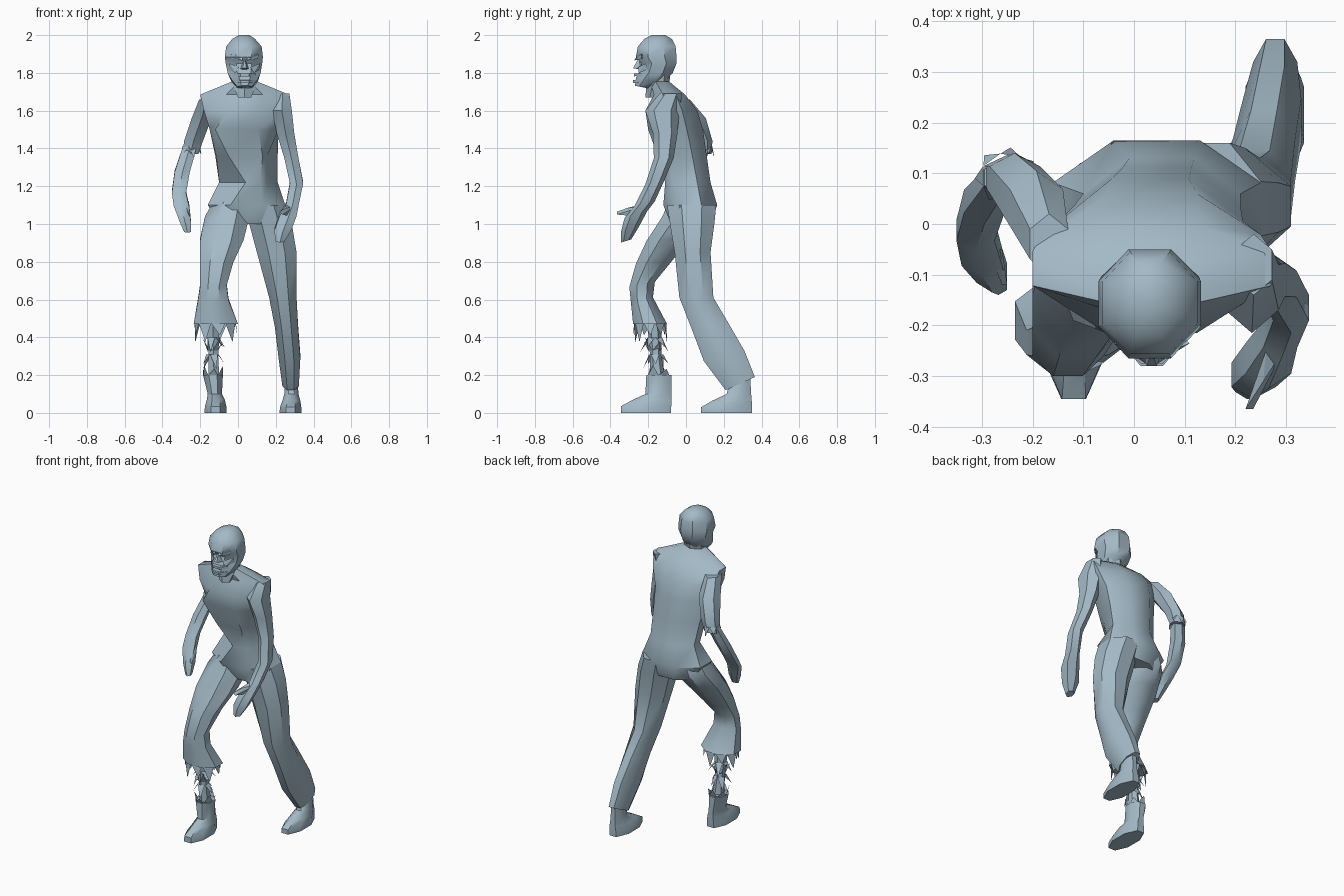
import bpy, bmesh, math

skin = bpy.data.materials.new("slate_blue")
skin.diffuse_color = (0.37, 0.49, 0.57, 1)


def finish(name, bm, angle=40):
    bmesh.ops.recalc_face_normals(bm, faces=bm.faces)
    me = bpy.data.meshes.new(name)
    bm.to_mesh(me)
    bm.free()
    me.materials.append(skin)
    me.shade_smooth()
    me.set_sharp_from_angle(angle=math.radians(angle))
    ob = bpy.data.objects.new(name, me)
    bpy.context.collection.objects.link(ob)
    return ob


def loft(name, rings, n=8, edits=None, angle=40):
    """Rings are (z, x0, x1, y0, y1[, slope of z along y]); edits move single points."""
    bm = bmesh.new()
    edits = edits or {}
    off = math.pi / n
    mx = max(abs(math.cos(off + 2 * math.pi * k / n)) for k in range(n))
    my = max(abs(math.sin(off + 2 * math.pi * k / n)) for k in range(n))
    loops = []
    for i, r in enumerate(rings):
        z, x0, x1, y0, y1 = r[:5]
        slope = r[5] if len(r) > 5 else 0
        cy = (y0 + y1) / 2
        loop = []
        for k in range(n):
            a = off + 2 * math.pi * k / n
            x = (x0 + x1) / 2 + (x1 - x0) / 2 * math.cos(a) / mx
            y = cy + (y1 - y0) / 2 * math.sin(a) / my
            x, y = edits.get((i, k), (x, y))
            loop.append(bm.verts.new((x, y, z + slope * (y - cy))))
        loops.append(loop)
    for a, b in zip(loops, loops[1:]):
        for k in range(n):
            j = (k + 1) % n
            bm.faces.new((a[k], a[j], b[j], b[k]))
    bm.faces.new(loops[0])
    bm.faces.new(loops[-1])
    return finish(name, bm, angle)


def tatters(name, cx, cy, z, rx, ry, n, length, flare=1.25, turn=0.0):
    """Ragged cloth points around an opening; negative length points up."""
    bm = bmesh.new()
    for k in range(n):
        pts = []
        for t, f, dz in ((0, 1, 0), (1, 1, 0), (0.6, flare, -length * (1 if k % 2 else 0.65))):
            a = turn + 2 * math.pi * (k + t) / n
            pts.append(bm.verts.new((cx + rx * f * math.cos(a), cy + ry * f * math.sin(a), z + dz)))
        bm.faces.new(pts)
    return finish(name, bm)


def wedge(name, pts):
    """Small convex solid."""
    bm = bmesh.new()
    for p in pts:
        bm.verts.new(p)
    bmesh.ops.convex_hull(bm, input=bm.verts)
    return finish(name, bm, 20)


# Torso, with a twisted fold at the waist
loft("torso", [
    (1.00, -.10, .22, -.08, .13),
    (1.10, -.16, .25, -.12, .165),
    (1.22, -.10, .21, -.11, .13),
    (1.36, -.12, .21, -.15, .11),
    (1.50, -.15, .215, -.20, .09),
    (1.60, -.18, .25, -.215, .06),
    (1.685, -.20, .27, -.17, -.005),
    (1.755, -.03, .10, -.19, -.09),
], edits={(2, 5): (.04, -.11), (2, 4): (-.10, .0), (3, 5): (-.05, -.15),
          (3, 4): (-.115, -.04), (4, 5): (-.12, -.19), (2, 7): (.15, -.07),
          (3, 7): (.155, -.10), (3, 6): (.13, -.15)})

# Neck and head
loft("neck", [(1.67, .0, .07, -.215, -.12), (1.73, -.025, .095, -.21, -.09),
              (1.82, -.03, .10, -.20, -.08)], 6)
loft("head", [
    (1.725, -.005, .075, -.27, -.20, -.2),
    (1.76, -.035, .105, -.265, -.12, -.2),
    (1.80, -.055, .12, -.25, -.07),
    (1.85, -.065, .128, -.235, -.05),
    (1.885, -.07, .132, -.265, -.05),
    (1.94, -.062, .125, -.255, -.055),
    (1.98, -.03, .09, -.22, -.075),
    (2.00, .005, .06, -.18, -.11),
], 8)
wedge("nose", [(.035, -.25, 1.88), (.012, -.24, 1.82), (.058, -.24, 1.82),
               (.025, -.28, 1.825), (.045, -.28, 1.825), (.035, -.2, 1.81)])
for s in (-1, 1):
    wedge("brow", [(.035 + s * x, y, z) for x, y, z in
                   ((.012, -.275, 1.865), (.012, -.26, 1.89), (.075, -.235, 1.90),
                    (.07, -.235, 1.875), (.04, -.21, 1.88))])
    wedge("cheek", [(.035 + s * x, y, z) for x, y, z in
                    ((.03, -.255, 1.83), (.08, -.215, 1.85), (.085, -.20, 1.82),
                     (.05, -.25, 1.80), (.04, -.2, 1.82))])
for z, y in ((1.79, -.275), (1.755, -.28)):
    wedge("lip", [(.035 + s * x, yy, z + d) for s in (-1, 1)
                  for x, yy, d in ((.022, y, .006), (.022, y, -.008), (.06, -.235, .008),
                                   (.06, -.235, -.006))])

# Arms: the one on +x swings forward, the other bends back at the elbow
loft("forward_arm", [
    (0.91, .20, .245, -.345, -.29, .3),
    (0.97, .192, .28, -.345, -.25, .3),
    (1.05, .22, .31, -.325, -.205, .3),
    (1.11, .255, .322, -.27, -.165, .2),
    (1.22, .275, .345, -.215, -.115, .2),
    (1.35, .245, .32, -.17, -.065),
    (1.48, .205, .298, -.175, -.045),
    (1.60, .18, .285, -.215, -.035),
    (1.69, .20, .272, -.14, -.02),
], 6)
wedge("forward_thumb", [(.30, -.24, 1.09), (.26, -.25, 1.10), (.28, -.26, 1.04),
                        (.22, -.365, 1.065), (.235, -.365, 1.05), (.255, -.31, 1.085)])
loft("bent_upper_arm", [
    (1.37, -.295, -.21, .055, .135),
    (1.44, -.285, -.185, .035, .14),
    (1.56, -.245, -.14, -.04, .105),
    (1.66, -.205, -.13, -.10, .02),
], 6)
loft("bent_forearm", [
    (0.96, -.285, -.25, -.14, -.10, .3),
    (1.02, -.31, -.25, -.135, -.06, .3),
    (1.10, -.34, -.26, -.10, -.03, .3),
    (1.17, -.35, -.275, -.055, .03, .3),
    (1.28, -.335, -.255, .0, .09, .2),
    (1.40, -.295, -.22, .06, .125),
], 6)
wedge("bent_thumb", [(-.29, -.05, 1.14), (-.26, -.05, 1.12), (-.28, -.07, 1.08),
                     (-.25, -.12, 1.03), (-.26, -.12, 1.05)])
tatters("torn_sleeve", -.252, .095, 1.41, .05, .045, 7, .06, 1.25)

# Bent front leg with ragged trouser cuff
loft("front_trouser_leg", [
    (0.47, -.235, .0, -.28, -.10),
    (0.60, -.212, -.05, -.292, -.175, .2),
    (0.68, -.20, -.06, -.30, -.165, .2),
    (0.80, -.20, -.025, -.265, -.07, .1),
    (0.92, -.20, .03, -.21, .03, .1),
    (1.04, -.175, .06, -.125, .12),
    (1.12, -.13, .06, -.09, .12),
], 8)
tatters("ragged_cuff", -.118, -.19, .475, .112, .088, 9, .10, 1.02, .3)
loft("front_shin", [
    (0.12, -.155, -.095, -.19, -.10),
    (0.30, -.155, -.105, -.19, -.13),
    (0.42, -.165, -.10, -.20, -.13),
    (0.50, -.17, -.09, -.22, -.14),
], 6)
tatters("shin_rags_upper", -.133, -.165, .40, .035, .04, 5, .08, 2.0)
tatters("shin_rags_lower", -.133, -.16, .31, .035, .04, 5, .08, 1.8, .5)
tatters("shin_rags_raised", -.133, -.165, .33, .03, .035, 5, -.07, 1.9, .9)
loft("front_boot", [
    (0.0, -.178, -.06, -.345, -.08),
    (0.035, -.175, -.062, -.345, -.078),
    (0.07, -.165, -.07, -.28, -.078),
    (0.10, -.16, -.085, -.215, -.078),
    (0.20, -.185, -.08, -.21, -.078),
], 8)
tatters("boot_rim", -.132, -.145, .20, .052, .065, 6, -.05, 1.12)

# Straight trailing leg
loft("back_trouser_leg", [
    (0.155, .235, .322, .21, .365, .45),
    (0.30, .215, .33, .095, .31, .25),
    (0.46, .195, .318, .03, .225, .15),
    (0.61, .165, .31, -.035, .145),
    (0.85, .10, .31, -.06, .13),
    (1.00, .06, .285, -.085, .15),
    (1.10, .04, .25, -.10, .16),
], 8)
loft("back_foot", [
    (0.0, .22, .335, .08, .35),
    (0.03, .222, .335, .08, .35),
    (0.065, .235, .33, .14, .348),
    (0.10, .245, .32, .215, .345),
    (0.19, .25, .315, .24, .34),
], 8)
